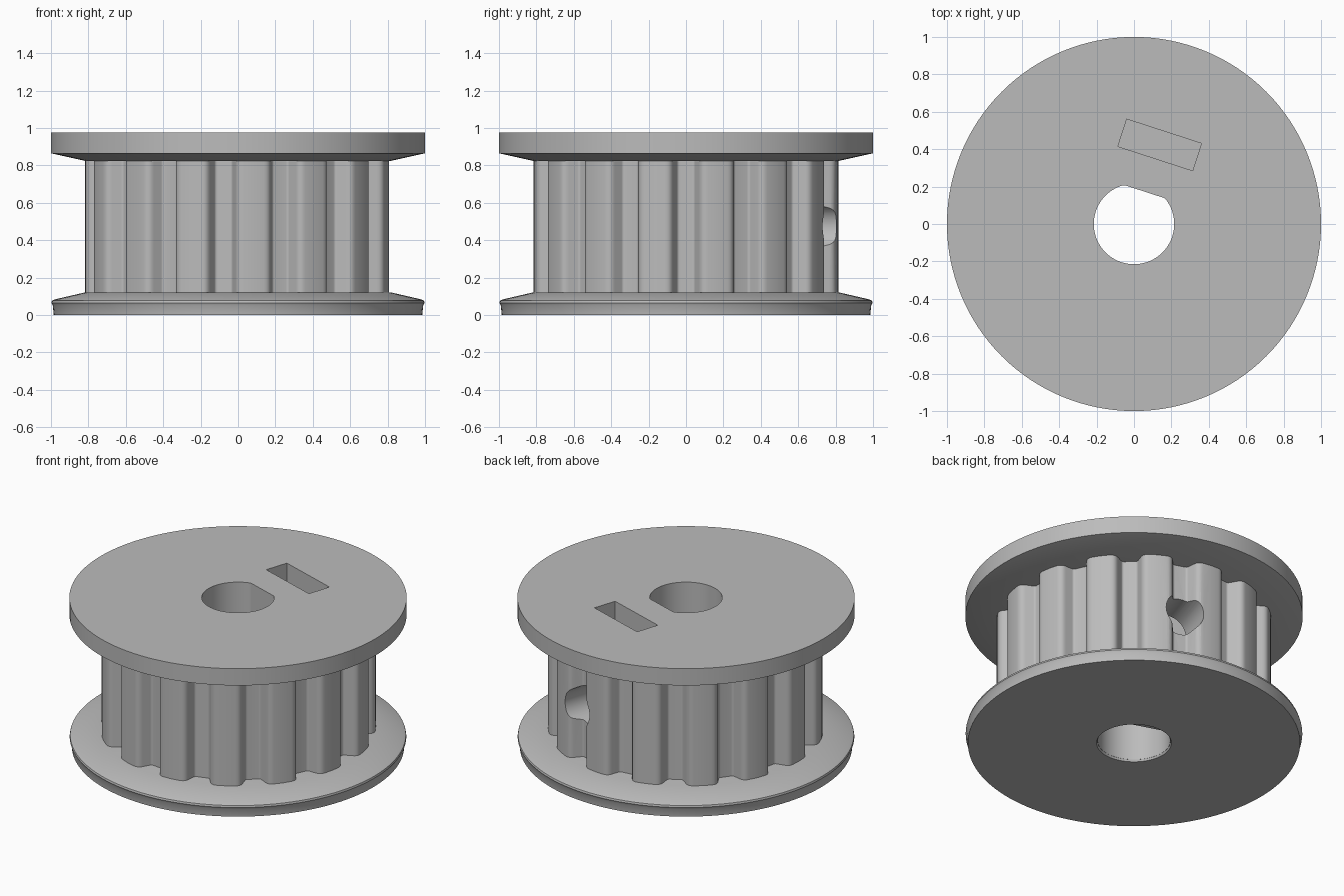
import bpy
import bmesh
from math import radians, cos, sin, tau
from mathutils import Vector, Matrix

if "Cube" in bpy.data.objects:
    bpy.data.objects.remove(bpy.data.objects["Cube"])

TEETH = 15
PITCH = tau / TEETH
HUB_TURN = Matrix.Rotation(radians(-18), 4, "Z")  # screw side of the hub

grey = bpy.data.materials.new("plain grey")
grey.use_nodes = True
grey.diffuse_color = (0.5, 0.5, 0.5, 1)
grey.node_tree.nodes["Principled BSDF"].inputs["Base Color"].default_value = (0.5, 0.5, 0.5, 1)


def make_object(name, bm):
    bmesh.ops.recalc_face_normals(bm, faces=bm.faces)
    mesh = bpy.data.meshes.new(name)
    bm.to_mesh(mesh)
    bm.free()
    mesh.materials.append(grey)
    obj = bpy.data.objects.new(name, mesh)
    bpy.context.collection.objects.link(obj)
    return obj


def stack_rings(name, rings):
    """Close a solid through a list of rings with equal point counts."""
    bm = bmesh.new()
    loops = [[bm.verts.new(p) for p in ring] for ring in rings]
    n = len(loops[0])
    for low, high in zip(loops, loops[1:]):
        for i in range(n):
            j = (i + 1) % n
            bm.faces.new((low[i], low[j], high[j], high[i]))
    bm.faces.new(loops[0][::-1])
    bm.faces.new(loops[-1])
    return make_object(name, bm)


def turned(name, profile, segments=128):
    """Solid of revolution from (radius, height) pairs."""
    return stack_rings(name, [[(r * cos(tau * i / segments), r * sin(tau * i / segments), z)
                               for i in range(segments)] for r, z in profile])


def extrude(name, outline, low, high):
    return stack_rings(name, [[(x, y, z) for x, y in outline] for z in (low, high)])


def polar(r, a):
    return Vector((r * cos(a), r * sin(a)))


def tooth_outline():
    """Trapezoid teeth with softened tips and roots, as one closed outline."""
    corners = []
    for k in range(TEETH):
        c = PITCH * (k + 0.5)
        corners += [(polar(0.728, c - radians(8.5)), 0.012), (polar(0.817, c - radians(6.2)), 0.035),
                    (polar(0.817, c), 0), (polar(0.817, c + radians(6.2)), 0.035),
                    (polar(0.728, c + radians(8.5)), 0.012)]
    outline = []
    for i, (p, d) in enumerate(corners):
        if d == 0:
            outline.append(p)
            continue
        a = p + (corners[i - 1][0] - p).normalized() * d
        b = p + (corners[(i + 1) % len(corners)][0] - p).normalized() * d
        for s in range(6):
            t = s / 5
            outline.append(a * (1 - t) ** 2 + p * 2 * t * (1 - t) + b * t ** 2)
    return outline


# Main parts
core = extrude("toothed_core", tooth_outline(), 0.1, 0.84)
bottom = turned("bottom_flange", [(0.985, 0), (0.99, 0.05), (0.998, 0.065), (0.995, 0.077),
                                  (0.98, 0.084), (0.815, 0.122)])
top = turned("top_flange", [(0.81, 0.823), (1, 0.865), (1, 0.975)])

# Shaft bore with one flat side
bore_outline = [(0.215 * cos(tau * i / 96), min(0.215 * sin(tau * i / 96), 0.182)) for i in range(96)]
bore = extrude("bore_cutter", bore_outline, -0.1, 1.1)
bore_rim = turned("bore_rim_cutter", [(0.222, -0.1), (0.222, 0), (0.216, 0.012)], 96)

# Pocket for the nut, open at the top
nut_slot = extrude("nut_slot_cutter", [(-0.21, 0.368), (0.21, 0.368), (0.21, 0.521), (-0.21, 0.521)], 0.27, 1.1)

# Clamping screw hole from the teeth to the bore
screw = turned("screw_hole_cutter", [(0.12, 0.1), (0.12, 1)], 48)
screw.data.transform(Matrix.Translation((0, 0, 0.475)) @ Matrix.Rotation(radians(-90), 4, "X"))

cutters = [bore, bore_rim, nut_slot, screw]
for cutter in cutters:
    cutter.data.transform(HUB_TURN)
    cutter.hide_render = True


def carve(obj, tools):
    for tool in tools:
        mod = obj.modifiers.new(tool.name, "BOOLEAN")
        mod.operation = "DIFFERENCE"
        mod.solver = "EXACT"
        mod.object = tool
    bpy.context.view_layer.update()
    result = bpy.data.meshes.new_from_object(obj.evaluated_get(bpy.context.evaluated_depsgraph_get()))
    obj.modifiers.clear()
    obj.data = result


carve(core, [bore, nut_slot, screw])
carve(bottom, [bore, bore_rim])
carve(top, [bore, nut_slot])
for cutter in cutters:
    bpy.data.objects.remove(cutter)

# Smooth curved walls, keep edges crisp
bpy.ops.object.select_all(action="DESELECT")
for obj in (core, bottom, top):
    obj.select_set(True)
bpy.context.view_layer.objects.active = core
bpy.ops.object.shade_smooth_by_angle(angle=radians(25))
